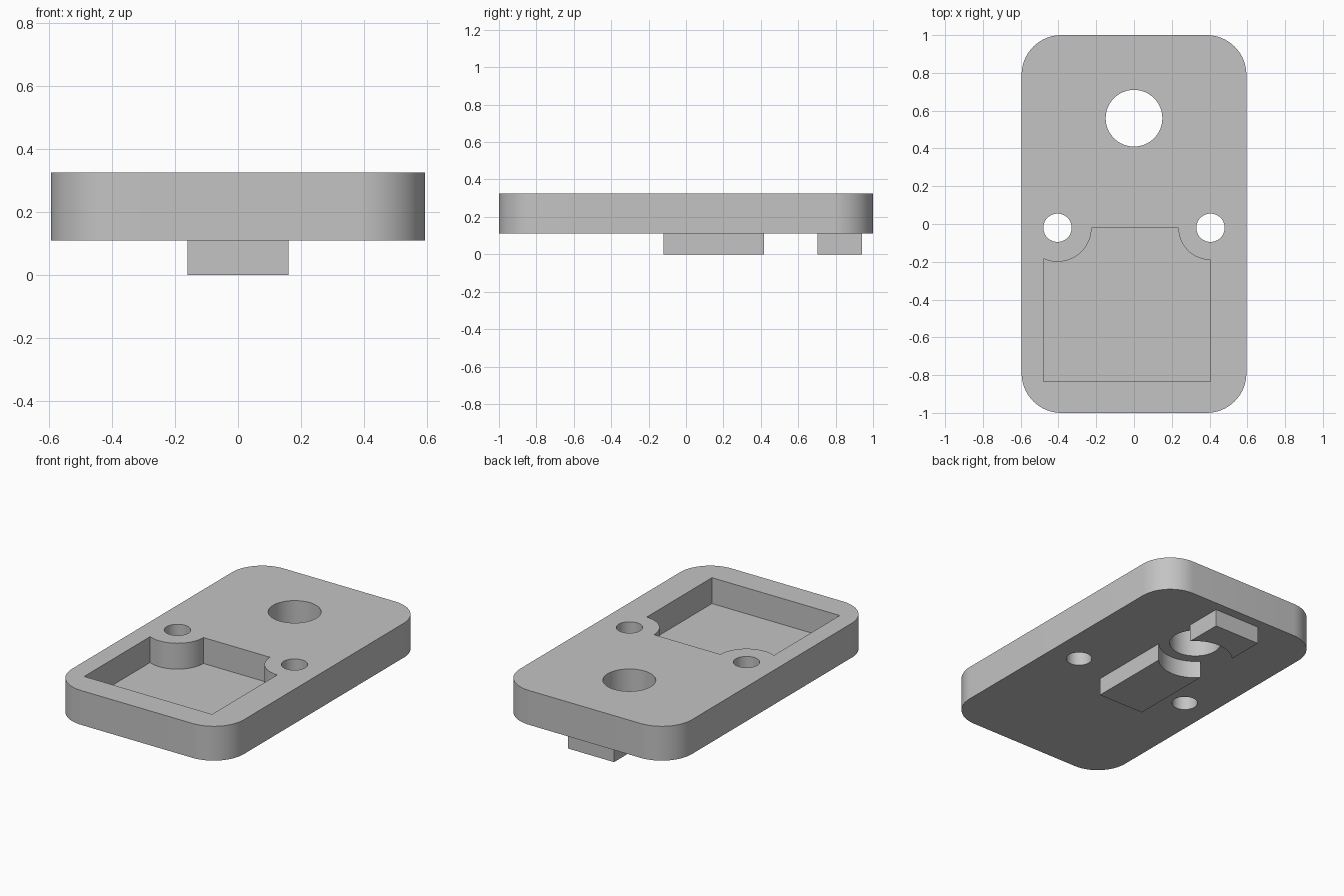
import bpy, bmesh
from math import cos, sin, radians, degrees, acos, asin
from mathutils import Vector

cube = bpy.data.objects.get("Cube")
if cube:
    bpy.data.objects.remove(cube, do_unlink=True)

grey = bpy.data.materials.new("light grey")
grey.use_nodes = True
grey.diffuse_color = (0.55, 0.55, 0.55, 1)
grey.node_tree.nodes["Principled BSDF"].inputs["Base Color"].default_value = (0.55, 0.55, 0.55, 1)

BASE, TOP, FLOOR = 0.11, 0.325, 0.163
HOLE_Y, PIN_X, PIN_Y = 0.56, 0.405, -0.02


def arc(cx, cy, r, start, end, steps=16):
    """Points on an arc, angles in degrees."""
    angles = [radians(start + (end - start) * i / steps) for i in range(steps + 1)]
    return [(cx + r * cos(a), cy + r * sin(a)) for a in angles]


def prism(name, outline, z0, z1):
    """Extrude a closed outline from z0 up to z1."""
    bm = bmesh.new()
    face = bm.faces.new([bm.verts.new((x, y, z0)) for x, y in outline])
    grown = bmesh.ops.extrude_face_region(bm, geom=[face])["geom"]
    bmesh.ops.translate(bm, vec=Vector((0, 0, z1 - z0)),
                        verts=[v for v in grown if isinstance(v, bmesh.types.BMVert)])
    bmesh.ops.recalc_face_normals(bm, faces=bm.faces)
    mesh = bpy.data.meshes.new(name)
    bm.to_mesh(mesh)
    bm.free()
    mesh.materials.append(grey)
    obj = bpy.data.objects.new(name, mesh)
    bpy.context.collection.objects.link(obj)
    return obj


def smooth(obj):
    bpy.ops.object.select_all(action='DESELECT')
    obj.select_set(True)
    bpy.context.view_layer.objects.active = obj
    bpy.ops.object.shade_smooth_by_angle(angle=radians(30))


def cut(obj, cutter):
    """Subtract the cutter, apply the result and drop the cutter."""
    cutter.hide_render = True
    mod = obj.modifiers.new("cut", 'BOOLEAN')
    mod.operation, mod.solver, mod.object = 'DIFFERENCE', 'EXACT', cutter
    bpy.context.view_layer.objects.active = obj
    bpy.ops.object.modifier_apply(modifier=mod.name)
    bpy.data.objects.remove(cutter, do_unlink=True)


# Rounded base plate
W, L, R = 0.595, 1.0, 0.21
outline = []
for i, (sx, sy) in enumerate([(1, 1), (-1, 1), (-1, -1), (1, -1)]):
    outline += arc(sx * (W - R), sy * (L - R), R, 90 * i, 90 * i + 90)
plate = prism("base_plate", outline, BASE, TOP)

# Pocket outline, notched around the two pin holes
left, right, front = -0.48, 0.405, -0.835
r_left, r_right = 0.18, 0.17
wall_angle = 360 - degrees(acos((left + PIN_X) / r_left))
wall_angle = 360 - wall_angle
pocket = [(left, front), (right, front)]
pocket += arc(PIN_X, PIN_Y, r_right, 270, 180)
pocket += arc(-PIN_X, PIN_Y, r_left, 0, -wall_angle)
cut(plate, prism("pocket_cutter", pocket, FLOOR, TOP + 0.1))

# Through holes
for x, y, r in [(0, HOLE_Y, 0.15), (PIN_X, PIN_Y, 0.075), (-PIN_X, PIN_Y, 0.075)]:
    cut(plate, prism("hole_cutter", arc(x, y, r, 0, 360, 64)[:-1], 0, TOP + 0.1))
smooth(plate)

# Underside keys, hollowed around the large hole
K, CLEAR = 0.16, 0.215
a = degrees(asin(K / CLEAR))
front_key = [(-K, -0.12), (K, -0.12)] + arc(0, HOLE_Y, CLEAR, 270 + a, 270 - a, 24)
back_key = [(K, 0.94), (-K, 0.94)] + arc(0, HOLE_Y, CLEAR, 90 + a, 90 - a, 24)
smooth(prism("front_key", front_key, 0, BASE))
smooth(prism("back_key", back_key, 0, BASE))
